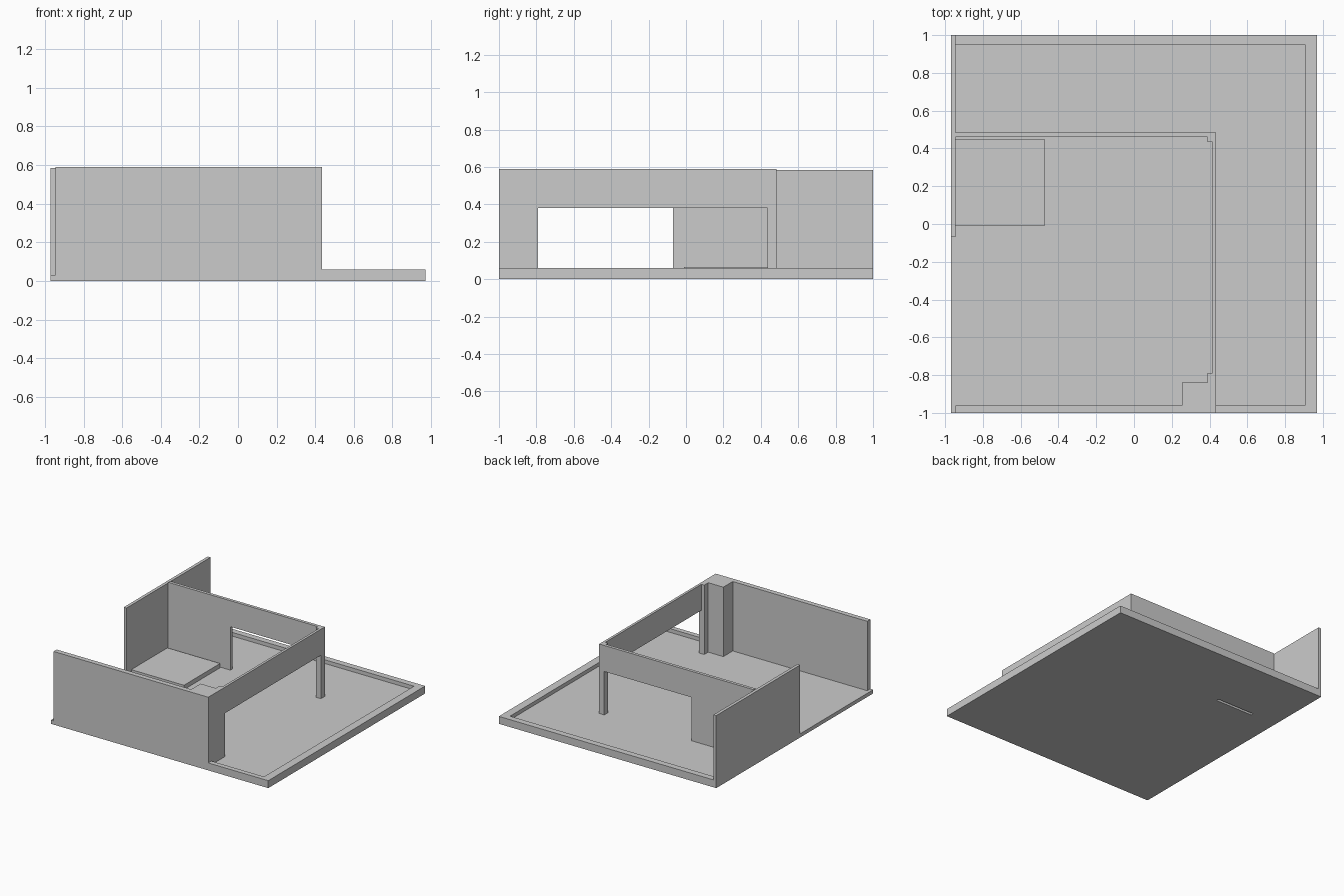
import bpy, bmesh

if "Cube" in bpy.data.objects:
    bpy.data.objects.remove(bpy.data.objects["Cube"])

FLOOR, RIM, TOP, HEAD = 0.03, 0.06, 0.59, 0.38


def prism(name, pts, axis, lo, hi):
    """Extrude a 2D outline along an axis: 'x' uses (y,z), 'y' uses (x,z), 'z' uses (x,y)."""
    place = {'x': lambda a, b, t: (t, a, b),
             'y': lambda a, b, t: (a, t, b),
             'z': lambda a, b, t: (a, b, t)}[axis]
    bm = bmesh.new()
    face = bm.faces.new([bm.verts.new(place(a, b, lo)) for a, b in pts])
    ext = bmesh.ops.extrude_face_region(bm, geom=[face])
    step = place(0, 0, hi - lo)
    bmesh.ops.translate(bm, vec=step,
                        verts=[v for v in ext['geom'] if isinstance(v, bmesh.types.BMVert)])
    bmesh.ops.recalc_face_normals(bm, faces=bm.faces)
    me = bpy.data.meshes.new(name)
    bm.to_mesh(me)
    bm.free()
    ob = bpy.data.objects.new(name, me)
    bpy.context.collection.objects.link(ob)
    return ob


def box(name, x0, x1, y0, y1, z0, z1):
    return prism(name, [(x0, y0), (x1, y0), (x1, y1), (x0, y1)], 'z', z0, z1)


def portal(a0, a1, o0, o1):
    """Outline of a wall with a floor-level opening from o0 to o1."""
    return [(a0, FLOOR), (o0, FLOOR), (o0, HEAD), (o1, HEAD),
            (o1, FLOOR), (a1, FLOOR), (a1, TOP), (a0, TOP)]


# floor slab with the narrow slot under the partition
floor = box("floor_slab", -0.97, 0.97, -1, 1, 0, FLOOR)
cutter = box("slot_cutter", -0.745, -0.41, 0.462, 0.484, -0.1, 0.1)
cutter.hide_render = True
mod = floor.modifiers.new("slot", 'BOOLEAN')
mod.operation = 'DIFFERENCE'
mod.solver = 'EXACT'
mod.object = cutter
bpy.context.view_layer.objects.active = floor
bpy.ops.object.modifier_apply(modifier=mod.name)
bpy.data.objects.remove(cutter)

# low kerb wrapping the terrace
prism("terrace_rim", [(0.435, -1), (0.97, -1), (0.97, 1), (-0.945, 1), (-0.945, 0.95),
                      (0.905, 0.95), (0.905, -0.96), (0.435, -0.96)], 'z', FLOOR, RIM)

# front wall with its stepped corner pillar
prism("front_wall", [(-0.945, -1), (0.435, -1), (0.435, -0.79), (0.39, -0.79), (0.39, -0.84),
                     (0.255, -0.84), (0.255, -0.96), (-0.945, -0.96)], 'z', FLOOR, TOP)

# left wall
box("left_wall", -0.97, -0.945, -0.07, 1, FLOOR, 0.585)

# partition and right wall with wide openings
prism("back_partition", portal(-0.945, 0.435, -0.39, 0.39), 'y', 0.46, 0.485)
prism("right_wall_lintel", [(-0.79, HEAD), (0.435, HEAD), (0.435, TOP), (-0.79, TOP)],
      'x', 0.415, 0.435)

# back corner post
box("corner_post", 0.39, 0.435, 0.435, 0.46, FLOOR, TOP)

# raised platform in the corner
box("platform", -0.945, -0.475, -0.01, 0.45, FLOOR, 0.065)
